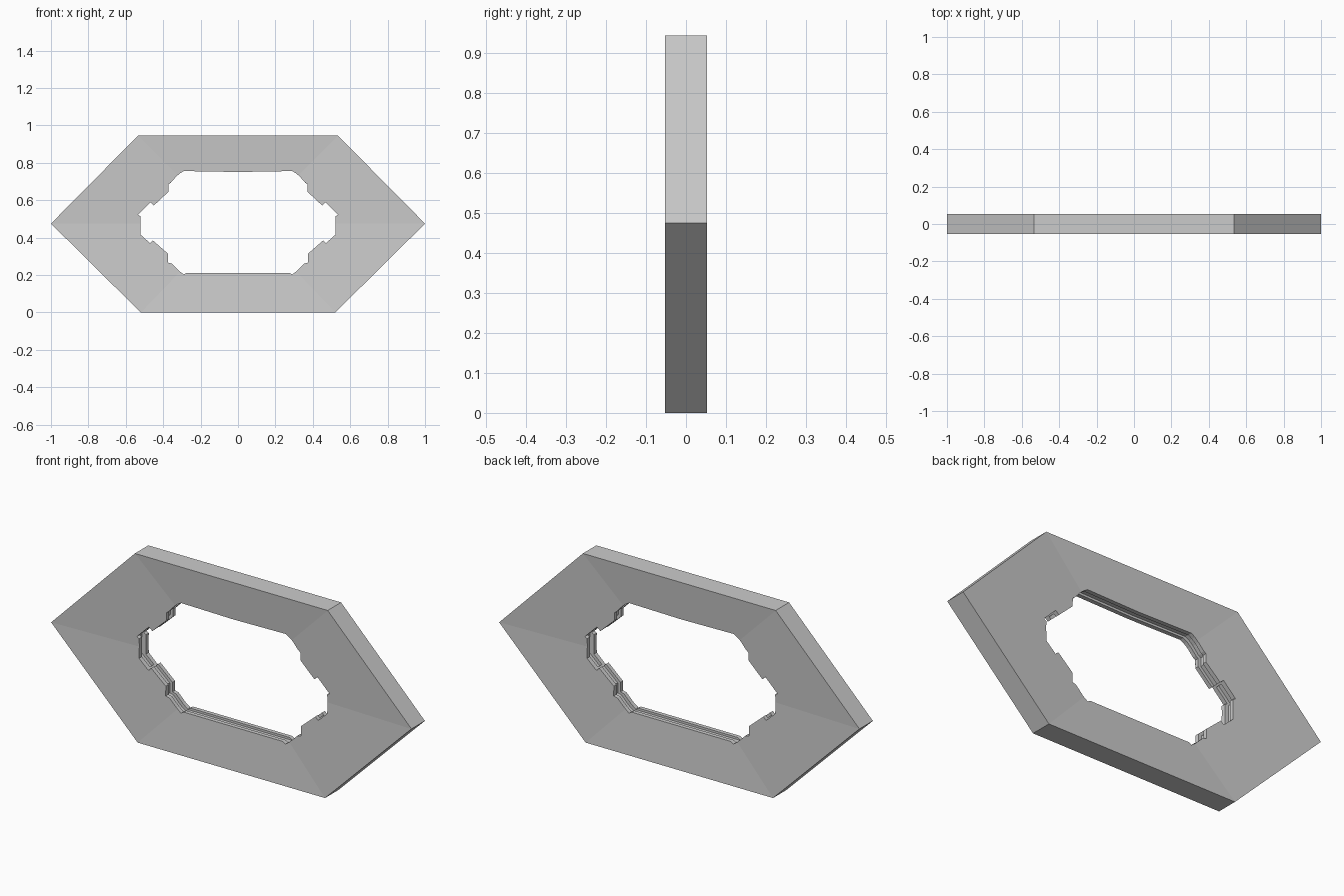
import bpy, bmesh

if "Cube" in bpy.data.objects:
    bpy.data.objects.remove(bpy.data.objects["Cube"])

MID = 0.48


def mesh_object(name, bm):
    bmesh.ops.recalc_face_normals(bm, faces=bm.faces)
    me = bpy.data.meshes.new(name)
    bm.to_mesh(me)
    bm.free()
    ob = bpy.data.objects.new(name, me)
    bpy.context.collection.objects.link(ob)
    return ob


def ring(bm, pts, y):
    return [bm.verts.new((x, y, z)) for x, z in pts]


def bridge(bm, a, b):
    n = len(a)
    for i in range(n):
        j = (i + 1) % n
        bm.faces.new((a[i], a[j], b[j], b[i]))


# Hexagonal frame whose faces slope in slightly towards the opening
outer = [(-1, .475), (-.535, .945), (.535, .945), (1, .475), (.52, 0), (-.52, 0)]
inner = [(-.40, .475), (-.29, .70), (.29, .70), (.40, .475), (.27, .26), (-.27, .26)]
bm = bmesh.new()
rings = [ring(bm, outer, -.053), ring(bm, inner, -.033),
         ring(bm, inner, .033), ring(bm, outer, .053)]
for k in range(4):
    bridge(bm, rings[k], rings[(k + 1) % 4])
frame = mesh_object("hexagonal_frame", bm)

# Right half of the notched opening, top to bottom, then mirrored
half = [(.29, .756), (.31, .744), (.33, .727), (.36, .693), (.372, .685),
        (.372, .645), (.45, .572), (.468, .588), (.535, .522), (.522, .515),
        (.522, .417), (.47, .37), (.455, .385), (.375, .315), (.375, .267),
        (.355, .262), (.315, .222), (.29, .203), (.275, .212)]
opening = [(0, .751)] + half + [(-x, z) for x, z in reversed(half)]


def cutter(name, scale, depth):
    pts = [(x * scale, MID + (z - MID) * scale) for x, z in opening]
    bm = bmesh.new()
    a, b = ring(bm, pts, -depth), ring(bm, pts, depth)
    bridge(bm, a, b)
    bm.faces.new(a)
    bm.faces.new(b)
    ob = mesh_object(name, bm)
    ob.hide_render = True
    return ob


# Through opening, then the groove running round the middle of its wall
cutters = [cutter("opening_cutter", 1.0, .2), cutter("groove_cutter", 1.04, .016)]
for c in cutters:
    mod = frame.modifiers.new(c.name, 'BOOLEAN')
    mod.operation = 'DIFFERENCE'
    mod.solver = 'EXACT'
    mod.object = c

# Apply the cuts and remove the helpers
bpy.context.view_layer.objects.active = frame
frame.select_set(True)
for name in [m.name for m in frame.modifiers]:
    bpy.ops.object.modifier_apply(modifier=name)
for c in cutters:
    bpy.data.objects.remove(c, do_unlink=True)
